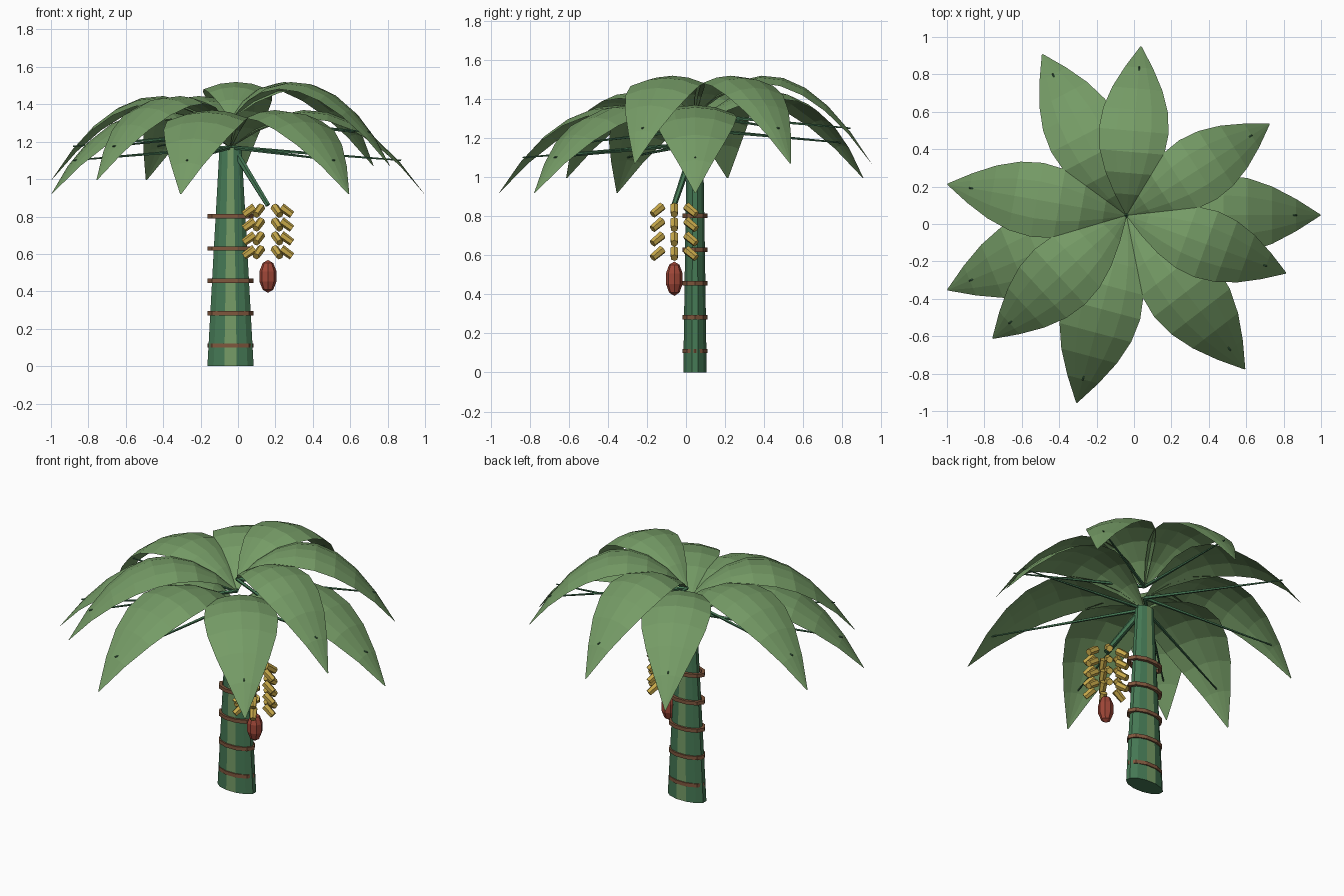
import bpy, bmesh, math
from mathutils import Vector, Matrix

if "Cube" in bpy.data.objects:
    bpy.data.objects.remove(bpy.data.objects["Cube"])

CX, CY = -0.04, 0.046          # trunk axis


def mat(name, r, g, b):
    lin = lambda c: ((c + 0.055) / 1.055) ** 2.4
    m = bpy.data.materials.new(name)
    m.diffuse_color = (lin(r), lin(g), lin(b), 1)
    m.use_nodes = True
    m.node_tree.nodes["Principled BSDF"].inputs["Base Color"].default_value = m.diffuse_color
    return m


LEAF = mat("leaf green", 0.46, 0.61, 0.40)
STEM = mat("stem green", 0.27, 0.47, 0.33)
BROWN = mat("ring brown", 0.50, 0.34, 0.24)
YELLOW = mat("fruit yellow", 0.78, 0.66, 0.29)
RED = mat("bud red", 0.63, 0.28, 0.22)


def finish(name, bm, *mats):
    bmesh.ops.recalc_face_normals(bm, faces=bm.faces)
    me = bpy.data.meshes.new(name)
    bm.to_mesh(me)
    bm.free()
    for m in mats:
        me.materials.append(m)
    ob = bpy.data.objects.new(name, me)
    bpy.context.collection.objects.link(ob)
    return ob


def rod(bm, a, b, r1, r2, sides=6):
    """Tapered cylinder from a to b."""
    a, b = Vector(a), Vector(b)
    d = b - a
    m = Matrix.Translation((a + b) / 2) @ d.to_track_quat('Z', 'Y').to_matrix().to_4x4()
    bmesh.ops.create_cone(bm, cap_ends=True, segments=sides, radius1=r1,
                          radius2=r2, depth=d.length, matrix=m)


# trunk: flattened tapering 12-sided column, pale strip front and back
bm = bmesh.new()
N = 12
loops = []
for z, rx, ry in ((0, 0.128, 0.062), (0.6, 0.094, 0.053), (1.17, 0.061, 0.043)):
    ring = []
    for k in range(N):
        a = math.pi / N + 2 * math.pi * k / N
        ring.append(bm.verts.new((CX + rx * math.cos(a), CY + ry * math.sin(a), z)))
    loops.append(ring)
for lo, hi in zip(loops, loops[1:]):
    for k in range(N):
        j = (k + 1) % N
        f = bm.faces.new((lo[k], lo[j], hi[j], hi[k]))
        f.material_index = int(k in (2, 8))
bm.faces.new(loops[0])
bm.faces.new(loops[-1])
finish("trunk", bm, STEM, LEAF)

# leaf scar rings around the trunk
for i in range(5):
    bm = bmesh.new()
    z = 0.11 + 0.173 * i
    n, rows = 10, []
    for k in range(n):
        a = 2 * math.pi * k / n
        row = []
        for q in range(4):
            b = math.pi / 4 + math.pi / 2 * q
            o = 0.014 * math.cos(b)
            row.append(bm.verts.new((CX + (0.112 + o) * math.cos(a),
                                     CY + (0.058 + o) * math.sin(a),
                                     z + 0.016 * math.sin(b))))
        rows.append(row)
    for k in range(n):
        for q in range(4):
            r, s = rows[k], rows[(k + 1) % n]
            bm.faces.new((r[q], s[q], s[(q + 1) % 4], r[(q + 1) % 4]))
    finish(f"trunk_ring_{i + 1}", bm, BROWN)

# leaves: arched blades in three tiers, placed by the golden angle
for i in range(10):
    tier = (0, 2, 1)[i % 3]
    ang = math.radians(202.6 + 137.5 * i)
    length, z0 = 1.037 - 0.065 * tier, 1.17 + 0.075 * tier
    out = Vector((math.cos(ang), math.sin(ang), 0))
    side = Vector((-out.y, out.x, 0))
    base = Vector((CX, CY, 0))

    def spine(t):
        return base + out * (length * t) + Vector((0, 0, z0 + t - 1.25 * t * t))

    bm = bmesh.new()
    rows = []
    for s in range(9):
        t = s / 8
        w = max(0.206 * length * math.sin(math.pi * t) ** 0.95 if 0 < s < 8 else 0, 0.003)
        rows.append([bm.verts.new(spine(t) + side * (w * u)
                                  - Vector((0, 0, 0.22 * w * u * u)))
                     for u in (-1, -0.5, 0, 0.5, 1)])
    for p, q in zip(rows, rows[1:]):
        for k in range(4):
            bm.faces.new((p[k], p[k + 1], q[k + 1], q[k]))
    finish(f"leaf_{i + 1}", bm, LEAF)

    # straight leaf stalk running under the blade
    bm = bmesh.new()
    rod(bm, base + Vector((0, 0, z0)),
        base + out * (0.88 * length) + Vector((0, 0, z0 - 0.07)), 0.011, 0.004, 5)
    finish(f"leaf_stalk_{i + 1}", bm, STEM)

# hanging fruit bunch
FX, FY = 0.16, -0.06
bm = bmesh.new()
rod(bm, (CX + 0.01, CY, 1.17), (FX, FY, 0.86), 0.02, 0.014)
finish("bunch_stalk", bm, STEM)

bm = bmesh.new()
for row in range(4):
    for k in range(6):
        a = math.pi / 3 * k
        d = Vector((math.cos(a), math.sin(a), 0))
        c = Vector((FX, FY, 0.83 - 0.074 * row)) + d * 0.1
        h = d * 0.029 - Vector((0, 0, 0.021))
        rod(bm, c - h, c + h, 0.023, 0.02)
finish("fruits", bm, YELLOW)

# flower bud below the bunch
bm = bmesh.new()
bmesh.ops.create_uvsphere(bm, u_segments=8, v_segments=5, radius=1,
                          matrix=Matrix.Translation((FX, FY, 0.48))
                          @ Matrix.Diagonal((0.048, 0.045, 0.088, 1)))
finish("flower_bud", bm, RED)
